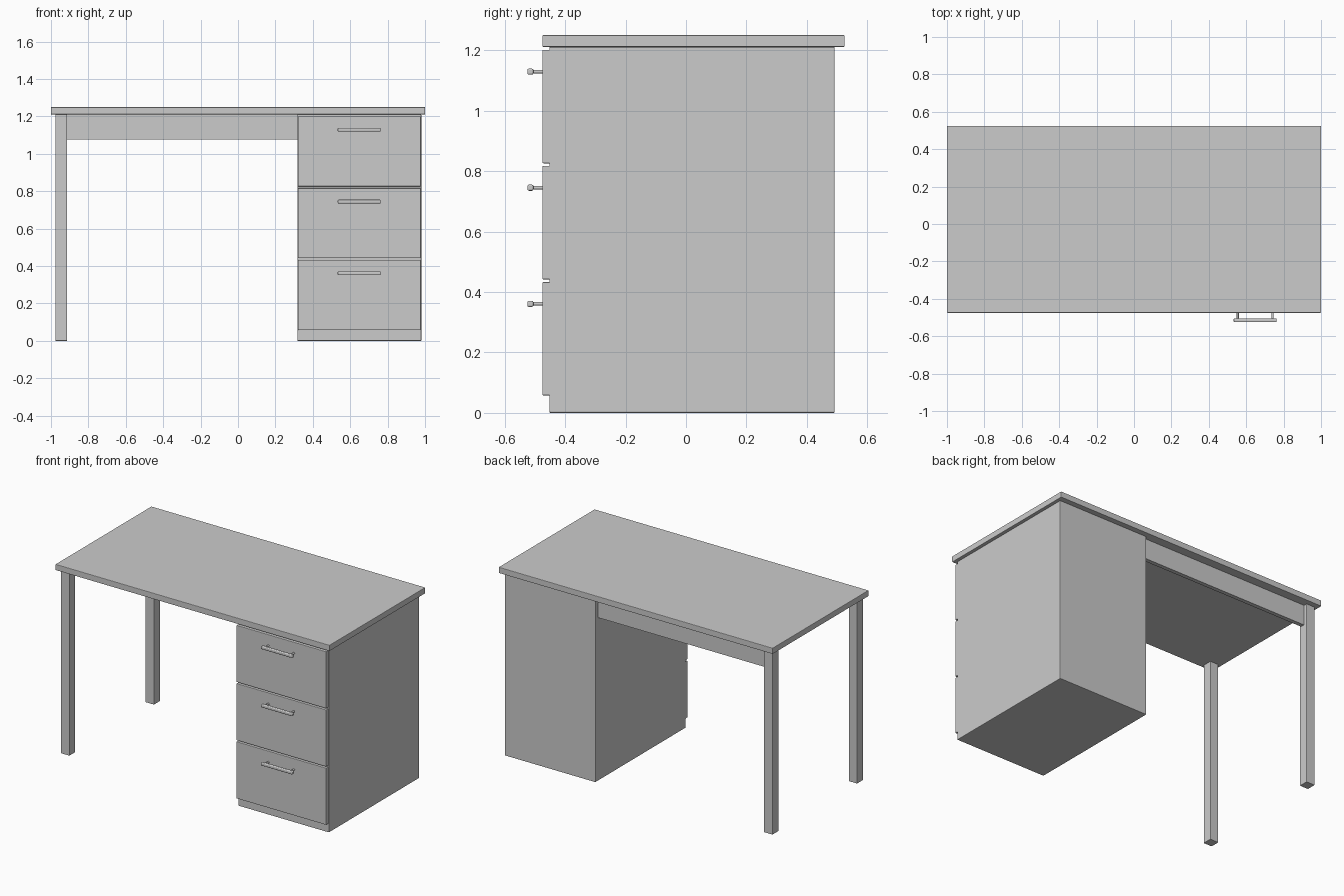
import bpy, math

if "Cube" in bpy.data.objects:
    bpy.data.objects.remove(bpy.data.objects["Cube"])

grey = bpy.data.materials.new("light grey")
grey.diffuse_color = (0.6, 0.6, 0.6, 1)
grey.use_nodes = True
grey.node_tree.nodes["Principled BSDF"].inputs["Base Color"].default_value = grey.diffuse_color


def finish(obj, name, bevel=0.0, segments=1):
    obj.name = name
    obj.data.materials.append(grey)
    if bevel:
        mod = obj.modifiers.new("soft edge", "BEVEL")
        mod.width = bevel
        mod.segments = segments
    return obj


def box(name, x, y, z, bevel=0.002, segments=2):
    """Box from (min, max) ranges on each axis."""
    bpy.ops.mesh.primitive_cube_add(size=1, location=[sum(r) / 2 for r in (x, y, z)])
    obj = bpy.context.object
    obj.scale = [r[1] - r[0] for r in (x, y, z)]
    bpy.ops.object.transform_apply(location=False, rotation=False, scale=True)
    return finish(obj, name, bevel, segments)


def post(name, x, y, z, radius):
    """Round rod running along y."""
    bpy.ops.mesh.primitive_cylinder_add(
        vertices=16, radius=radius, depth=y[1] - y[0],
        location=(x, sum(y) / 2, z), rotation=(math.pi / 2, 0, 0))
    bpy.ops.object.shade_smooth_by_angle(angle=math.radians(40))
    return finish(bpy.context.object, name)


# desk top
box("desk_top", (-1, 1), (-0.475, 0.525), (1.211, 1.25), 0.003)

# drawer pedestal
box("pedestal", (0.317, 0.98), (-0.452, 0.492), (0, 1.211), 0.004)

# legs on the open side
for name, y in (("front_leg", (-0.452, -0.39)), ("back_leg", (0.43, 0.492))):
    box(name, (-0.976, -0.914), y, (0, 1.211), 0.003)

# rear apron between back leg and pedestal
box("back_apron", (-0.916, 0.319), (0.44, 0.467), (1.078, 1.211), 0)

# three drawers with bar handles
for i, level in enumerate(("bottom", "middle", "top")):
    z = 0.058 + 0.384 * i
    box(level + "_drawer_front", (0.321, 0.976), (-0.475, -0.447), (z, z + 0.375), 0.003)
    hz = z + 0.303
    bar = box(level + "_handle_bar", (0.533, 0.763), (-0.525, -0.505),
              (hz - 0.01, hz + 0.01), 0.005, 3)
    bpy.ops.object.shade_smooth_by_angle(angle=math.radians(40))
    for side, x in (("left", 0.555), ("right", 0.741)):
        post(f"{level}_handle_{side}_post", x, (-0.51, -0.47), hz, 0.006)
